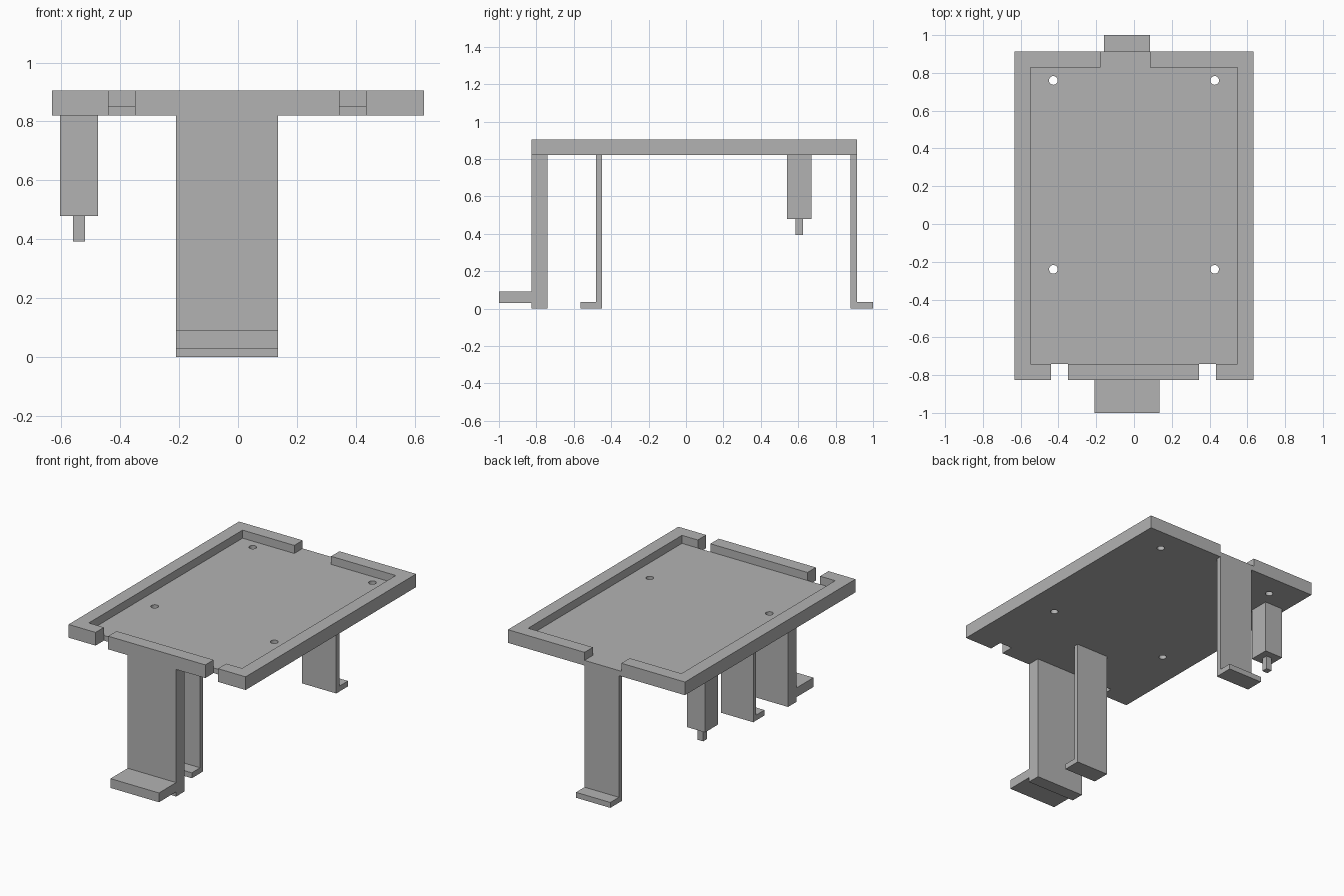
import bpy
import bmesh

cube = bpy.data.objects.get("Cube")
if cube:
    bpy.data.objects.remove(cube, do_unlink=True)

grey = bpy.data.materials.new("plain grey")
grey.use_nodes = True
grey.diffuse_color = (0.45, 0.45, 0.45, 1)
grey.node_tree.nodes["Principled BSDF"].inputs["Base Color"].default_value = grey.diffuse_color


def finish(name, bm):
    bmesh.ops.recalc_face_normals(bm, faces=bm.faces)
    mesh = bpy.data.meshes.new(name)
    bm.to_mesh(mesh)
    bm.free()
    mesh.materials.append(grey)
    obj = bpy.data.objects.new(name, mesh)
    bpy.context.collection.objects.link(obj)
    return obj


def box(name, x, y, z):
    bm = bmesh.new()
    bmesh.ops.create_cube(bm, size=1)
    for v in bm.verts:
        v.co = [lo + (c + 0.5) * (hi - lo) for c, (lo, hi) in zip(v.co, (x, y, z))]
    return finish(name, bm)


def extrude_profile(name, points, x):
    """Extrude a (y, z) outline along x."""
    bm = bmesh.new()
    face = bm.faces.new([bm.verts.new((x[0], y, z)) for y, z in points])
    new = bmesh.ops.extrude_face_region(bm, geom=[face])["geom"]
    verts = [g for g in new if isinstance(g, bmesh.types.BMVert)]
    bmesh.ops.translate(bm, vec=(x[1] - x[0], 0, 0), verts=verts)
    return finish(name, bm)


def drill(x, y, radius):
    bm = bmesh.new()
    bmesh.ops.create_cone(bm, cap_ends=True, segments=24, radius1=radius,
                          radius2=radius, depth=1)
    bmesh.ops.translate(bm, vec=(x, y, BOTTOM), verts=bm.verts)
    return finish("hole_cutter", bm)


def cut(obj, cutters):
    for c in cutters:
        c.hide_render = True
        mod = obj.modifiers.new("cut", "BOOLEAN")
        mod.operation, mod.solver, mod.object = "DIFFERENCE", "EXACT", c
    graph = bpy.context.evaluated_depsgraph_get()
    mesh = bpy.data.meshes.new_from_object(obj.evaluated_get(graph))
    obj.modifiers.clear()
    obj.data = mesh
    for c in cutters:
        bpy.data.objects.remove(c, do_unlink=True)


BOTTOM, FLOOR, TOP = 0.82, 0.853, 0.905
FRONT, BACK, SIDE, RIM = -0.825, 0.913, 0.632, 0.085

# Tray: rimmed plate with a pocket, a rear gap, two front notches and four holes
tray = box("tray", (-SIDE, SIDE), (FRONT, BACK), (BOTTOM, TOP))
cutters = [
    box("pocket_cutter", (RIM - SIDE, SIDE - RIM), (FRONT + RIM, BACK - RIM), (FLOOR, 1)),
    box("rear_gap_cutter", (-0.178, 0.085), (0.7, 1), (FLOOR, 1.1)),
]
for x in (-0.394, 0.389):
    cutters.append(box("notch_cutter", (x - 0.045, x + 0.045), (-1, FRONT + RIM), (0.7, 1.2)))
for x in (-0.427, 0.427):
    for y in (-0.24, 0.76):
        cutters.append(drill(x, y, 0.023))
cut(tray, cutters)

# Thick front leg with a raised foot
inner = FRONT + RIM
extrude_profile("front_leg", [
    (inner, 0), (inner, BOTTOM), (FRONT, BOTTOM), (FRONT, 0.09),
    (-1, 0.09), (-1, 0.03), (FRONT, 0.03), (FRONT, 0)], (-0.21, 0.136))


# Thin legs with a flat foot
def thin_leg(name, inside, outside, toe, x):
    extrude_profile(name, [
        (inside, 0), (inside, BOTTOM), (outside, BOTTOM),
        (outside, 0.035), (toe, 0.035), (toe, 0)], x)


thin_leg("middle_leg", -0.45, -0.48, -0.565, (-0.165, 0.066))
thin_leg("back_leg", 0.88, BACK, 1, (-0.16, 0.085))

# Hanging post with a small peg
box("hanging_post", (-0.605, -0.475), (0.54, 0.67), (0.48, BOTTOM))
box("post_peg", (-0.56, -0.52), (0.585, 0.625), (0.393, 0.48))
